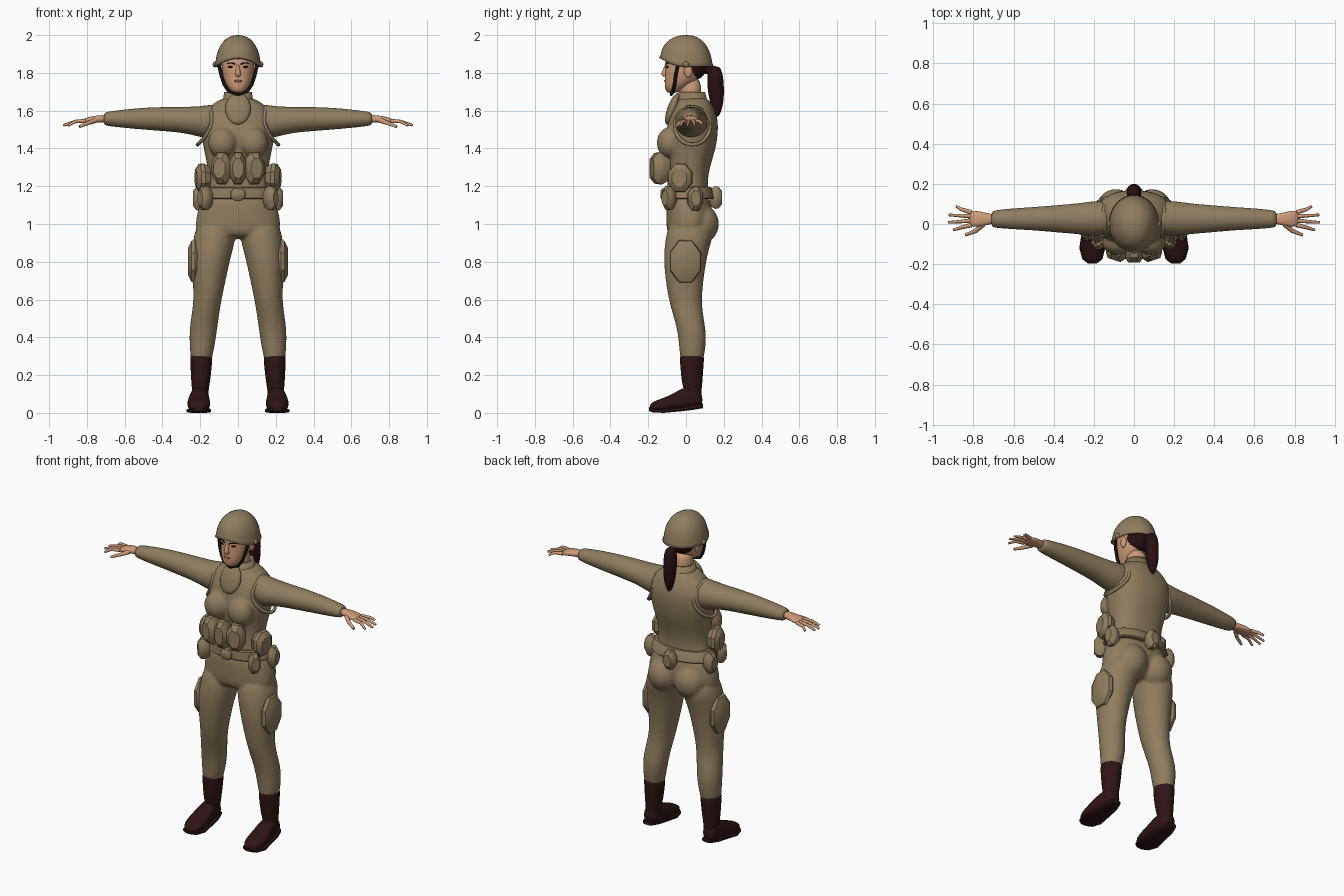
import bpy, bmesh, math
from mathutils import Matrix, Vector

old = bpy.data.objects.get("Cube")
if old:
    bpy.data.objects.remove(old, do_unlink=True)


def material(name, rgb):
    m = bpy.data.materials.new(name)
    m.use_nodes = True
    m.diffuse_color = (*rgb, 1)
    m.node_tree.nodes["Principled BSDF"].inputs["Base Color"].default_value = (*rgb, 1)
    return m


olive = material("olive_cloth", (0.28, 0.205, 0.115))
skin = material("skin", (0.62, 0.33, 0.19))
hair = material("dark_brown_hair", (0.022, 0.005, 0.006))
leather = material("dark_leather", (0.028, 0.007, 0.008))
black = material("black", (0.008, 0.006, 0.006))
lips = material("lips", (0.38, 0.14, 0.11))


def loft(bm, sections, axis="z", n=20, p=2.0, cap=True):
    """Skin rings given as (position, a_min, a_max, b_min, b_max)."""
    grow, rings = 1 / math.cos(math.pi / n), []
    for t, a0, a1, b0, b1 in sections:
        ring = []
        for k in range(n):
            ang = 2 * math.pi * (k + 0.5) / n
            c, s = math.cos(ang), math.sin(ang)
            c = math.copysign(abs(c) ** (2 / p), c) * grow ** (2 / p)
            s = math.copysign(abs(s) ** (2 / p), s) * grow ** (2 / p)
            a, b = (a0 + a1) / 2 + c * (a1 - a0) / 2, (b0 + b1) / 2 + s * (b1 - b0) / 2
            ring.append(bm.verts.new({"z": (a, b, t), "x": (t, a, b), "y": (a, t, b)}[axis]))
        rings.append(ring)
    for r0, r1 in zip(rings, rings[1:]):
        for k in range(n):
            bm.faces.new((r0[k], r0[(k + 1) % n], r1[(k + 1) % n], r1[k]))
    if cap:
        bm.faces.new(rings[0])
        bm.faces.new(rings[-1])
    return [v for r in rings for v in r]


def sym(rows):
    """Sections symmetric in x, from (z, half_width, y_min, y_max)."""
    return [(z, -w, w, y0, y1) for z, w, y0, y1 in rows]


def ball(bm, centre, radii, tilt=0.0):
    mat = Matrix.Translation(centre) @ Matrix.Rotation(tilt, 4, "X") @ Matrix.Diagonal((*radii, 1))
    bmesh.ops.create_uvsphere(bm, u_segments=20, v_segments=14, radius=1, matrix=mat)


def finish(name, bm, mat, mirror=False, sub=0, fuse=0.0, solid=0.0, sharp=False):
    bmesh.ops.recalc_face_normals(bm, faces=bm.faces)
    me = bpy.data.meshes.new(name)
    for f in bm.faces:
        f.smooth = True
    bm.to_mesh(me)
    bm.free()
    me.materials.append(mat)
    ob = bpy.data.objects.new(name, me)
    bpy.context.collection.objects.link(ob)
    if sharp:
        bpy.ops.object.select_all(action="DESELECT")
        ob.select_set(True)
        bpy.context.view_layer.objects.active = ob
        bpy.ops.object.shade_smooth_by_angle(angle=math.radians(35))
    if mirror:
        ob.modifiers.new("mirror", "MIRROR").use_mirror_merge = False
    if solid:
        ob.modifiers.new("thickness", "SOLIDIFY").thickness = solid
    if sub:
        m = ob.modifiers.new("subdivide", "SUBSURF")
        m.levels = m.render_levels = sub
    if fuse:
        m = ob.modifiers.new("fuse", "REMESH")
        m.mode, m.voxel_size, m.use_smooth_shade = "VOXEL", fuse, True
        m = ob.modifiers.new("relax", "SMOOTH")
        m.factor, m.iterations = 0.5, 5
    return ob


def lofted(name, sections, mat, axis="z", n=20, p=2.0, cap=True, **kw):
    bm = bmesh.new()
    loft(bm, sections, axis, n, p, cap)
    return finish(name, bm, mat, **kw)


def blob(name, centre, radii, mat, tilt=0.0, mirror=False):
    bm = bmesh.new()
    ball(bm, centre, radii, tilt)
    return finish(name, bm, mat, mirror)


def tube(name, paths, radius, mat, mirror=True, tip=1.0, cyclic=False):
    """Round tubes along point paths, narrowing to tip * radius."""
    cu = bpy.data.curves.new(name, "CURVE")
    cu.dimensions, cu.bevel_depth, cu.bevel_resolution, cu.use_fill_caps = "3D", radius, 2, True
    for sx in ((1, -1) if mirror else (1,)):
        for path in paths:
            sp = cu.splines.new("POLY")
            sp.points.add(len(path) - 1)
            sp.use_cyclic_u, sp.use_smooth = cyclic, True
            for i, (x, y, z) in enumerate(path):
                sp.points[i].co = (sx * x, y, z, 1)
                sp.points[i].radius = 1 + (tip - 1) * i / (len(path) - 1)
    cu.materials.append(mat)
    ob = bpy.data.objects.new(name, cu)
    bpy.context.collection.objects.link(ob)


def pouch(name, centre, w, d, h, yaw, mirror=True):
    """Eight-sided bag with chamfered faces, turned to face outward."""
    bm = bmesh.new()
    rows = [(t * d, -w * s, w * s, -h * s, h * s) for t, s in ((-1, .6), (-.45, .95), (.1, 1), (1, .75))]
    verts = loft(bm, rows, "y", n=8)
    mat = Matrix.Translation(centre) @ Matrix.Rotation(math.radians(yaw), 4, "Z")
    bmesh.ops.transform(bm, matrix=mat, verts=verts)
    return finish(name, bm, olive, mirror, sharp=True)


# Vest: trunk and chest fused
bm = bmesh.new()
loft(bm, sym([(1.13, .185, -.10, .125), (1.20, .168, -.10, .116), (1.25, .158, -.097, .116),
              (1.32, .164, -.097, .132), (1.40, .182, -.108, .158), (1.48, .198, -.108, .17),
              (1.55, .194, -.094, .17), (1.60, .172, -.072, .155), (1.64, .13, -.052, .135),
              (1.675, .07, -.035, .108)]), p=2.3)
for s in (-1, 1):
    ball(bm, (s * .082, -.088, 1.43), (.078, .068, .082))
finish("vest", bm, olive, sub=1, fuse=.009)

# Collar, bib and armhole edges
lofted("collar", sym([(1.61, .098, -.062, .13), (1.65, .08, -.045, .114), (1.70, .073, -.038, .1)]),
       olive, n=28, cap=False, solid=.01)
blob("collar_bib", (0, -.072, 1.61), (.068, .026, .088), olive, tilt=-.35)
rim = []
for k in range(28):
    a = 2 * math.pi * k / 28
    rim.append((.184 - .03 * math.sin(a) - .04 * math.cos(a) ** 2,
                .034 + .094 * math.cos(a), 1.52 + .1 * math.sin(a)))
tube("armhole_edge", [rim], .01, olive, cyclic=True)

# Sleeves and hands
lofted("sleeve", [(.08, -.03, .10, 1.46, 1.62), (.14, -.055, .115, 1.45, 1.635), (.2, -.06, .115, 1.46, 1.622),
                  (.28, -.05, .102, 1.482, 1.62), (.37, -.043, .095, 1.49, 1.62), (.5, -.031, .084, 1.5, 1.616),
                  (.6, -.026, .078, 1.509, 1.606), (.695, -.019, .069, 1.519, 1.594),
                  (.712, -.013, .061, 1.526, 1.588)], olive, "x", mirror=True, sub=1)
lofted("palm", [(.69, -.001, .05, 1.534, 1.578), (.74, -.004, .054, 1.538, 1.576),
                (.78, -.017, .068, 1.534, 1.569), (.825, -.012, .066, 1.53, 1.556)],
       skin, "x", n=14, p=2.4, mirror=True, sub=1)
fingers = [[(.81, y0, 1.545), (.86, (y0 + y1) / 2, 1.543), (x, y1, z)]
           for y0, x, y1, z in ((-.005, .9, -.03, 1.52), (.017, .925, .008, 1.522),
                                (.038, .922, .045, 1.524), (.058, .885, .088, 1.528))]
tube("fingers", fingers, .0115, skin, tip=.55)
tube("thumb", [[(.75, 0, 1.55), (.79, -.035, 1.535), (.84, -.055, 1.515)]], .014, skin, tip=.55)

# Trousers: hips, seat and legs fused
bm = bmesh.new()
loft(bm, sym([(1.17, .178, -.098, .12), (1.10, .205, -.104, .135), (1.03, .223, -.104, .145),
              (.97, .228, -.104, .13), (.92, .19, -.085, .09)]), p=2.2)
leg = [(1.02, .03, .21, -.085, .13), (.94, .008, .235, -.106, .145), (.88, .024, .24, -.114, .125),
       (.8, .044, .244, -.118, .106), (.7, .066, .24, -.108, .092), (.6, .087, .234, -.092, .082),
       (.52, .1, .246, -.069, .09), (.44, .111, .257, -.046, .105), (.37, .121, .257, -.038, .107),
       (.3, .135, .252, -.032, .096), (.26, .142, .246, -.026, .088)]
for s in (-1, 1):
    loft(bm, [(z, s * x0, s * x1, y0, y1) for z, x0, x1, y0, y1 in leg])
    ball(bm, (s * .09, .078, 1.0), (.1, .098, .105))
finish("trousers", bm, olive, sub=1, fuse=.009)

# Boots
lofted("boot_shaft", [(.305, .14, .248, -.028, .09), (.3, .135, .254, -.034, .097), (.24, .139, .251, -.03, .092),
                      (.15, .15, .247, -.021, .086), (.12, .157, .242, -.008, .081), (.06, .157, .247, -.02, .086)],
       leather, mirror=True, sub=1)
lofted("boot_foot", [(.088, .178, .232, .04, .1), (.06, .16, .247, .025, .13), (0, .155, .252, .02, .145),
                     (-.06, .149, .266, .012, .105), (-.12, .146, .27, .008, .078),
                     (-.17, .158, .256, .01, .062), (-.193, .18, .235, .015, .045)],
       leather, "y", p=2.5, mirror=True, sub=1)
lofted("boot_sole", [(.09, .175, .235, .025, .05), (.03, .157, .254, .015, .045), (-.03, .153, .258, .008, .03),
                     (-.12, .143, .273, 0, .022), (-.175, .157, .257, .003, .025), (-.197, .185, .23, .01, .028)],
       leather, "y", n=12, p=4, mirror=True, sharp=True)

# Belt and pouches
lofted("belt", sym([(1.132, .198, -.112, .142), (1.138, .204, -.118, .148),
                    (1.19, .19, -.117, .136), (1.196, .184, -.111, .13)]), olive, n=32, p=2.2, sharp=True)
pouch("buckle", (0, -.118, 1.157), .04, .016, .033, 0, mirror=False)
pouch("front_pouch_middle", (0, -.148, 1.295), .048, .044, .085, 0, mirror=False)
pouch("front_pouch_side", (.085, -.137, 1.295), .055, .045, .085, 18)
pouch("waist_pouch", (.188, -.03, 1.245), .064, .036, .076, 80)
pouch("belt_pouch_front", (.175, -.09, 1.138), .036, .034, .064, 50)
pouch("belt_pouch_side", (.205, .05, 1.135), .042, .032, .065, 95)
pouch("belt_pouch_back", (0, .158, 1.14), .042, .032, .06, 180, mirror=False)
pouch("thigh_pouch", (.231, -.003, .802), .083, .035, .114, 90)

# Head and neck
lofted("neck", sym([(1.62, .056, -.03, .085), (1.7, .054, -.035, .08), (1.78, .056, -.04, .08)]), skin, sub=1)
lofted("head", sym([(1.692, .022, -.1, -.05), (1.715, .05, -.112, -.005), (1.757, .074, -.113, .06),
                    (1.8, .083, -.11, .085), (1.85, .088, -.11, .096), (1.9, .086, -.102, .1),
                    (1.95, .06, -.07, .07)]), skin, p=2.2, sub=1)
lofted("nose", sym([(1.778, .011, -.116, -.09), (1.788, .017, -.134, -.09), (1.81, .012, -.126, -.09),
                    (1.85, .008, -.11, -.09)]), skin, n=10, sub=1)
blob("ear", (.088, .012, 1.81), (.012, .022, .035), skin, mirror=True)
blob("eye", (.036, -.098, 1.832), (.017, .009, .006), black, mirror=True)
tube("eyebrow", [[(.014, -.108, 1.846), (.036, -.104, 1.853), (.058, -.091, 1.85)]], .004, black, tip=.6)
blob("mouth", (0, -.11, 1.757), (.022, .006, .006), lips)

# Hair and ponytail
blob("back_hair", (0, .045, 1.835), (.082, .064, .072), hair)
tube("hair_tie", [[(0, .08, 1.815), (0, .14, 1.812)]], .02, hair, mirror=False)
lofted("ponytail", sym([(1.838, .02, .125, .175), (1.805, .036, .112, .195), (1.72, .038, .112, .202),
                        (1.65, .032, .125, .2), (1.6, .022, .14, .188), (1.565, .006, .152, .172)]),
       hair, n=14, sub=1)

# Helmet: dome whose edge arches over the face
bm = bmesh.new()
rows, n, rings = 12, 40, []
for i in range(rows):
    t = (i / rows) * math.pi / 2
    r = math.cos(t) ** .88 * (1.05 if i == 0 else 1)
    ring = []
    for k in range(n):
        u = 2 * math.pi * k / n
        edge = 1.835 + .045 * max(0, -math.sin(u)) ** 2
        ring.append(bm.verts.new((.12 * r * math.cos(u), .002 + .137 * r * math.sin(u),
                                  edge + (2.0 - edge) * math.sin(t))))
    rings.append(ring)
top = bm.verts.new((0, .002, 2.0))
for r0, r1 in zip(rings, rings[1:]):
    for k in range(n):
        bm.faces.new((r0[k], r0[(k + 1) % n], r1[(k + 1) % n], r1[k]))
for k in range(n):
    bm.faces.new((rings[-1][k], rings[-1][(k + 1) % n], top))
finish("helmet", bm, olive, solid=.012)
blob("helmet_stud", (.122, 0, 1.845), (.012, .016, .016), olive, mirror=True)
tube("chin_strap", [[(.104, -.04, 1.855), (.09, -.054, 1.79), (.074, -.06, 1.74),
                     (.05, -.068, 1.703), (0, -.078, 1.686)]], .009, black)
